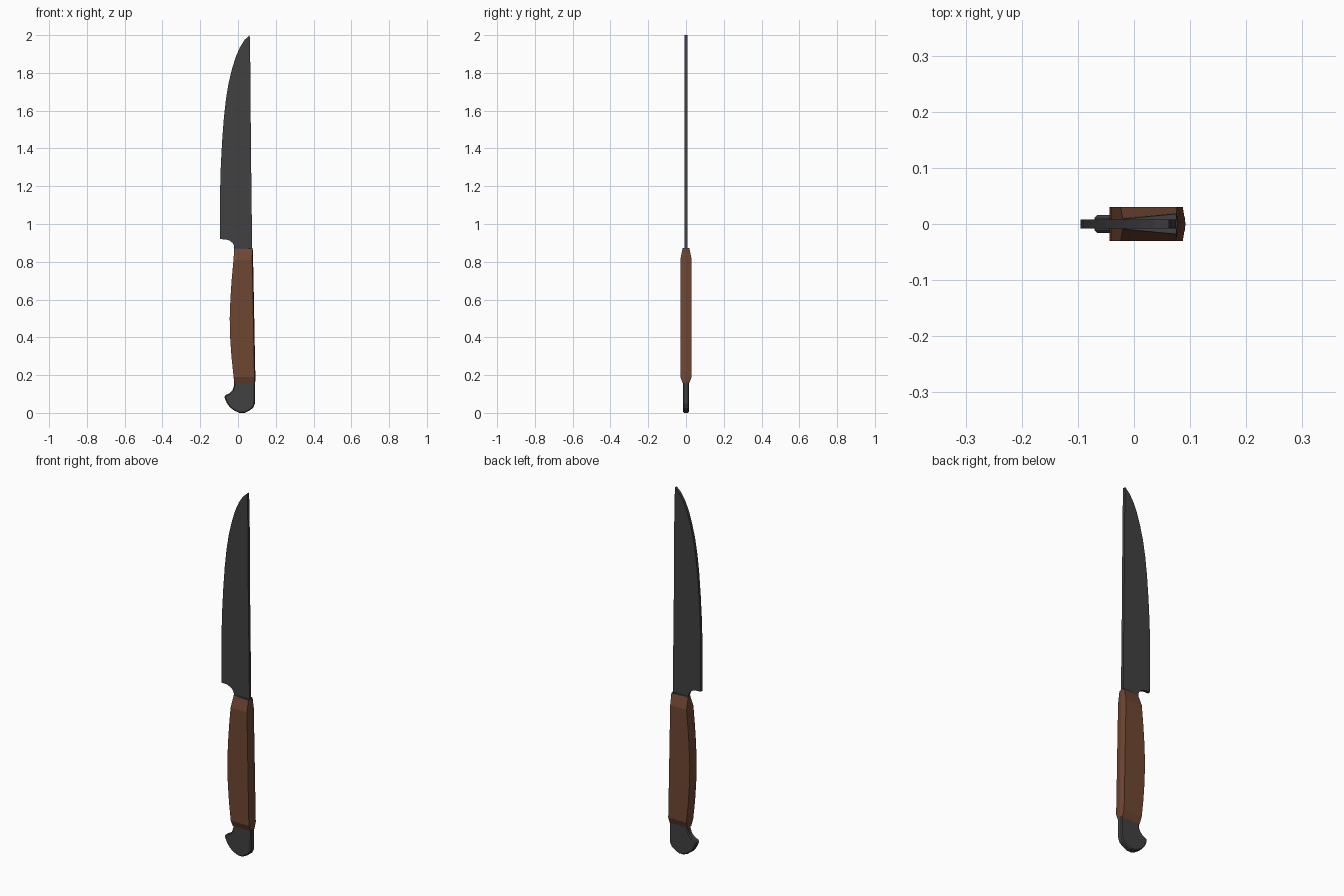
import bpy, bmesh

if "Cube" in bpy.data.objects:
    bpy.data.objects.remove(bpy.data.objects["Cube"])


def material(name, rgb):
    m = bpy.data.materials.new(name)
    m.diffuse_color = (*rgb, 1)
    m.use_nodes = True
    m.node_tree.nodes["Principled BSDF"].inputs["Base Color"].default_value = m.diffuse_color
    return m


steel = material("dark_steel", (0.055, 0.052, 0.055))
wood = material("brown_wood", (0.16, 0.062, 0.032))


def finish(name, bm, mat):
    bmesh.ops.recalc_face_normals(bm, faces=bm.faces)
    mesh = bpy.data.meshes.new(name)
    bm.to_mesh(mesh)
    bm.free()
    mesh.materials.append(mat)
    ob = bpy.data.objects.new(name, mesh)
    bpy.context.collection.objects.link(ob)
    return ob


def slab(name, outline, half, mat):
    """Extrude an (x, z) outline symmetrically about y = 0."""
    bm = bmesh.new()
    face = bm.faces.new([bm.verts.new((x, -half, z)) for x, z in outline])
    new = bmesh.ops.extrude_face_region(bm, geom=[face])["geom"]
    verts = [v for v in new if isinstance(v, bmesh.types.BMVert)]
    bmesh.ops.translate(bm, verts=verts, vec=(0, 2 * half, 0))
    return finish(name, bm, mat)


def loft(name, sections, mat):
    """Sections: z, front x, rear x, front half width, rear half width, rear crown."""
    bm = bmesh.new()
    rings = []
    for z, x0, x1, h0, h1, crown in sections:
        pts = [(x0, -h0), (x1 - crown, -h1), (x1, 0), (x1 - crown, h1), (x0, h0)]
        rings.append([bm.verts.new((x, y, z)) for x, y in pts])
    for a, b in zip(rings, rings[1:]):
        for i in range(5):
            j = (i + 1) % 5
            bm.faces.new((a[i], a[j], b[j], b[i]))
    bm.faces.new(rings[0])
    bm.faces.new(rings[-1])
    return finish(name, bm, mat)


# Blade: straight spine, curved edge and a notched heel
slab("blade", [
    (0.062, 2.0), (0.035, 1.975), (0.01, 1.935), (-0.012, 1.885), (-0.032, 1.82),
    (-0.05, 1.745), (-0.064, 1.66), (-0.075, 1.56), (-0.084, 1.44), (-0.091, 1.31),
    (-0.095, 1.17), (-0.095, 0.92), (-0.062, 0.918), (-0.042, 0.911), (-0.027, 0.898),
    (-0.02, 0.882), (-0.02, 0.85), (0.075, 0.85), (0.074, 0.95), (0.068, 1.45),
    (0.066, 1.8)], 0.008, steel)

# Wooden grip: swelling belly, tapered at both ends
loft("handle", [
    (0.155, -0.021, 0.091, 0.016, 0.016, 0.003),
    (0.19, -0.023, 0.092, 0.03, 0.03, 0.005),
    (0.29, -0.034, 0.090, 0.03, 0.03, 0.005),
    (0.39, -0.041, 0.088, 0.03, 0.03, 0.005),
    (0.50, -0.044, 0.086, 0.03, 0.03, 0.005),
    (0.61, -0.040, 0.084, 0.03, 0.03, 0.005),
    (0.71, -0.033, 0.082, 0.03, 0.03, 0.005),
    (0.81, -0.024, 0.080, 0.03, 0.03, 0.005),
    (0.868, -0.020, 0.078, 0.010, 0.019, 0.002)], wood)

# Thin steel collar on the top of the grip
loft("collar", [
    (0.867, -0.020, 0.078, 0.010, 0.019, 0.002),
    (0.874, -0.019, 0.077, 0.009, 0.018, 0.002)], steel)

# Pommel: hooked butt with softened rim
pommel = slab("pommel", [
    (-0.02, 0.165), (-0.021, 0.143), (-0.029, 0.12), (-0.045, 0.104), (-0.071, 0.092),
    (-0.07, 0.078), (-0.058, 0.05), (-0.04, 0.027), (-0.018, 0.011), (0.008, 0.004),
    (0.035, 0.004), (0.06, 0.012), (0.08, 0.027), (0.09, 0.05), (0.091, 0.165)],
    0.016, steel)
for v in pommel.data.vertices:
    if v.co.z < 0.01:
        v.co.z = 0.0
bevel = pommel.modifiers.new("soft_rim", "BEVEL")
bevel.width = 0.005
bevel.segments = 1
bevel.limit_method = "ANGLE"
bevel.angle_limit = 1.0
